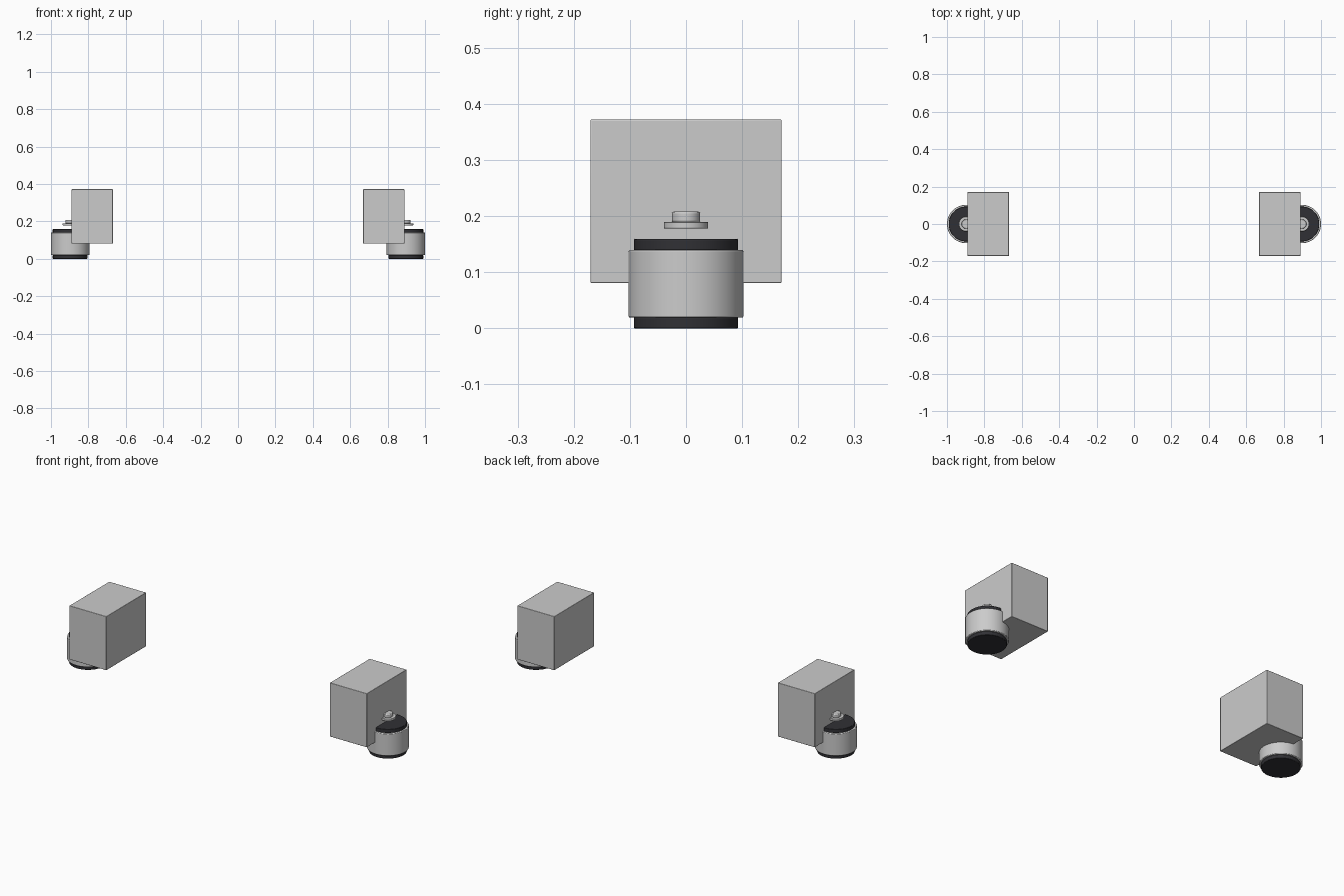
import bpy, math

if "Cube" in bpy.data.objects:
    bpy.data.objects.remove(bpy.data.objects["Cube"])

dark = bpy.data.materials.new("dark_rubber")
dark.diffuse_color = (0.03, 0.03, 0.035, 1)
dark.use_nodes = True
dark.node_tree.nodes["Principled BSDF"].inputs["Base Color"].default_value = dark.diffuse_color


def finish(ob, name, bevel, mat=None):
    ob.name = name
    if bevel:
        m = ob.modifiers.new("bevel", 'BEVEL')
        m.width = bevel
        m.segments = 2
        m.limit_method = 'ANGLE'
    if mat:
        ob.data.materials.append(mat)
    bpy.ops.object.shade_smooth_by_angle(angle=math.radians(35))


def disc(name, x, r, z0, z1, bevel, mat=None):
    bpy.ops.mesh.primitive_cylinder_add(vertices=64, radius=r, depth=z1 - z0,
                                        location=(x, 0, (z0 + z1) / 2))
    finish(bpy.context.object, name, bevel, mat)


def box(name, x0, x1, y, z0, z1):
    bpy.ops.mesh.primitive_cube_add(size=1, location=((x0 + x1) / 2, 0, (z0 + z1) / 2))
    ob = bpy.context.object
    ob.scale = (abs(x1 - x0), 2 * y, z1 - z0)
    bpy.ops.object.transform_apply(location=False, rotation=False, scale=True)
    finish(ob, name, 0.002)


for side, s in (("left", -1), ("right", 1)):
    # inner housing block
    box(side + "_block", s * 0.669, s * 0.89, 0.1705, 0.081, 0.372)
    # drum with dark base and cap
    cx = s * 0.8975
    disc(side + "_base", cx, 0.093, 0.0, 0.02, 0.002, dark)
    disc(side + "_drum", cx, 0.1025, 0.019, 0.14, 0.003)
    disc(side + "_cap", cx, 0.093, 0.139, 0.159, 0.002, dark)
    # small flange and hub above the cap
    disc(side + "_flange", cx, 0.0395, 0.178, 0.19, 0.0015)
    disc(side + "_hub", cx, 0.025, 0.189, 0.208, 0.003)
